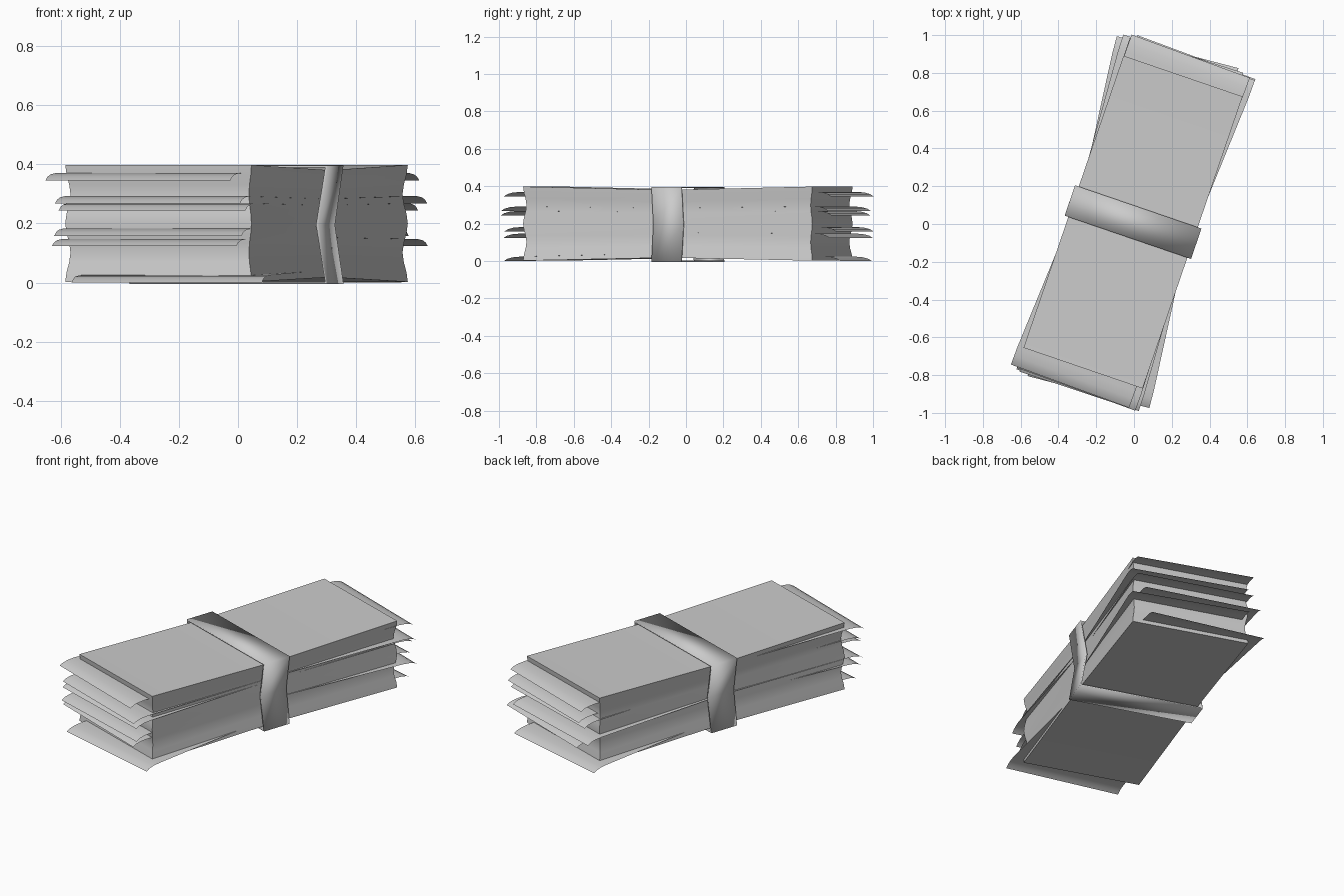
import bpy
from math import radians, sin, cos, pi

if "Cube" in bpy.data.objects:
    bpy.data.objects.remove(bpy.data.objects["Cube"])

YAW = radians(-18.9)      # whole bundle is turned on the ground
CENTRE = (-0.005, 0.01, 0)


def make(name, verts, faces, angle=40):
    me = bpy.data.meshes.new(name)
    me.from_pydata(verts, [], faces)
    me.update()
    ob = bpy.data.objects.new(name, me)
    bpy.context.collection.objects.link(ob)
    ob.location = CENTRE
    ob.rotation_euler = (0, 0, YAW)
    bpy.ops.object.select_all(action='DESELECT')
    ob.select_set(True)
    bpy.context.view_layer.objects.active = ob
    bpy.ops.object.shade_smooth_by_angle(angle=radians(angle))
    return ob


# Paper stack: wavy sides, pinched in the middle under the band
W, L, LEVELS = 0.333, 0.817, 12
verts, faces = [], []
for i in range(LEVELS + 1):
    t = i / LEVELS
    wave = -0.014 * sin(2 * pi * t) ** 2
    we, le = W + wave, L + wave
    wm = W - 0.03 * (1 - abs(2 * t - 1))
    ze, zm = 0.002 + 0.396 * t, 0.018 + 0.362 * t
    verts += [(-we, -le, ze), (we, -le, ze), (wm, 0, zm),
              (we, le, ze), (-we, le, ze), (-wm, 0, zm)]
for i in range(LEVELS):
    for k in range(6):
        a, b = i * 6 + k, i * 6 + (k + 1) % 6
        faces.append((a, b, b + 6, a + 6))
T = LEVELS * 6
faces += [(5, 2, 1, 0), (4, 3, 2, 5),
          (T, T + 1, T + 2, T + 5), (T + 5, T + 2, T + 3, T + 4)]
make("paper_stack", verts, faces)

# Loose sheets: height, turn in degrees, sideways shift, lengthwise shift
sheets = [(0.370, -1.2, -0.015, 0.0), (0.292, -1.0, 0.018, -0.005),
          (0.268, 0.6, 0.010, -0.01), (0.182, 1.2, -0.018, 0.0),
          (0.147, -1.5, 0.010, 0.005), (0.024, 4.2, 0.0, 0.0)]
ends = [(0.835, 0.0), (0.88, 0.004), (0.91, 0.012), (0.93, 0.024)]
profile = [(-v, d) for v, d in reversed(ends)] + [(0, None)] + ends
for n, (z, turn, du, dv) in enumerate(sheets):
    a = radians(turn)
    verts, faces = [], []
    for v, drop in profile:
        h = 0.02 + 0.9 * z if drop is None else z - drop
        half = 0.30 if drop is None else W
        for u in (-half, half):
            verts.append((u * cos(a) - v * sin(a) + du,
                          u * sin(a) + v * cos(a) + dv, h))
    for i in range(len(profile) - 1):
        faces.append((2 * i, 2 * i + 1, 2 * i + 3, 2 * i + 2))
    make(f"loose_sheet_{n + 1}", verts, faces)

# Paper band wrapped round the middle, creased in at the sides
section = [(-0.346, 0.002), (0.346, 0.002), (0.313, 0.195),
           (0.346, 0.39), (-0.346, 0.39), (-0.313, 0.195)]
verts = [(u, v, z) for v in (-0.085, 0.085) for u, z in section]
faces = [(k, (k + 1) % 6, (k + 1) % 6 + 6, k + 6) for k in range(6)]
band = make("band", verts, faces, 10)
solid = band.modifiers.new("thickness", 'SOLIDIFY')
solid.thickness = 0.01
solid.offset = -1
